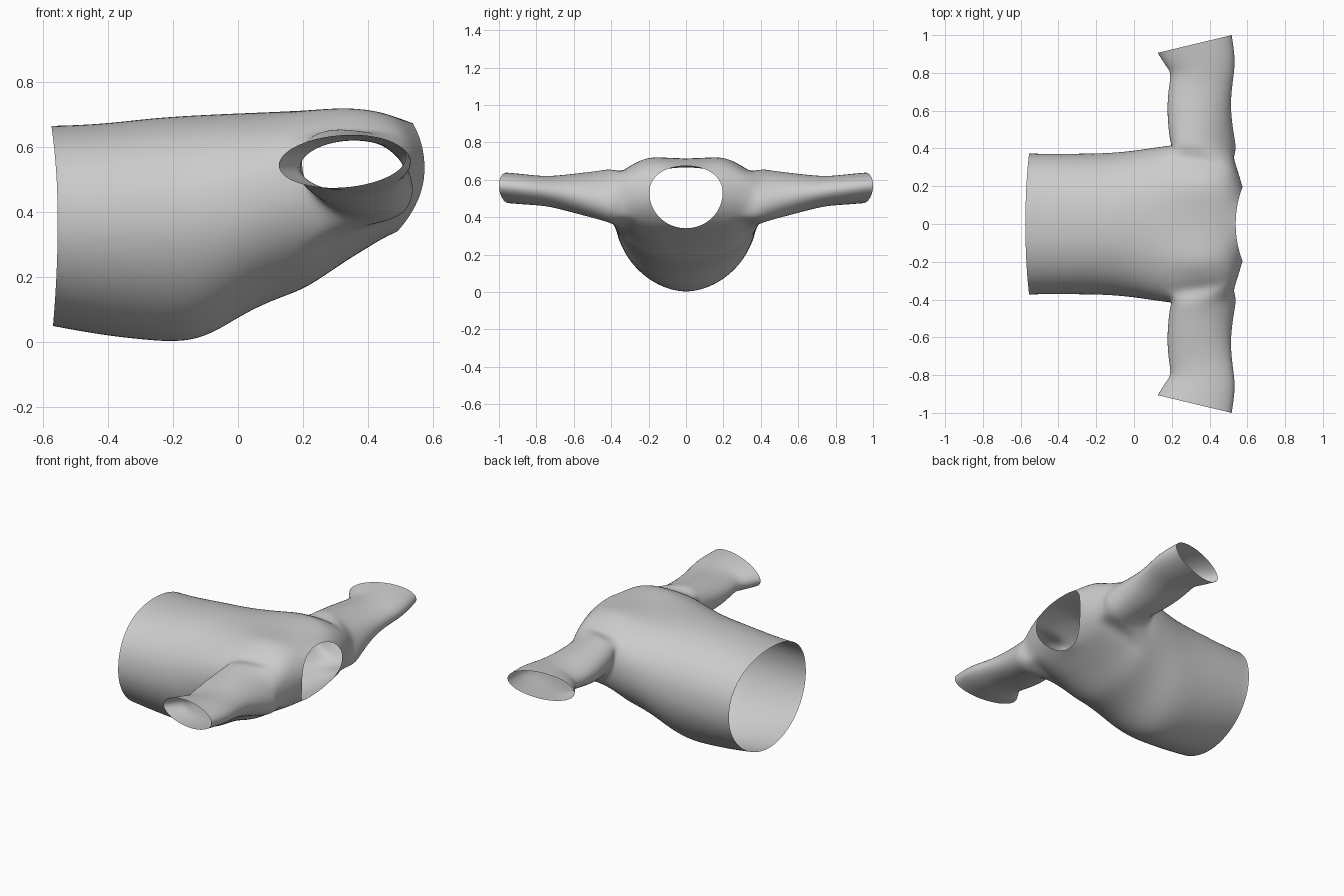
import bpy, bmesh
from math import sin, cos, pi, exp

if "Cube" in bpy.data.objects:
    bpy.data.objects.remove(bpy.data.objects["Cube"])

N = 32          # points around the body
SPAN = 3        # half height of an armhole, in points
FIRST, LAST = 8, 12   # body rings that bound the armholes

# Body rings: x at side, bottom, top; half width; z bottom, top, widest; roundness below, above
BODY = [
    (-.555, -.57, -.575, .377, .048, .668, .37, 1.95, 2.2),
    (-.545, -.55, -.555, .374, .044, .668, .37, 1.95, 2.2),
    (-.42, -.42, -.42, .374, .020, .673, .37, 1.9, 2.2),
    (-.28, -.28, -.28, .374, .004, .690, .37, 1.85, 2.2),
    (-.17, -.17, -.17, .376, -.003, .698, .38, 1.85, 2.2),
    (-.07, -.08, -.07, .382, .022, .703, .40, 1.9, 2.2),
    (.03, .02, .03, .394, .088, .707, .43, 1.95, 2.3),
    (.12, .12, .12, .408, .133, .710, .46, 2.0, 2.4),
    (.20, .20, .20, .418, .160, .713, .48, 2.1, 2.6),
    (.28, .27, .28, .40, .206, .713, .50, 2.2, 2.8),
    (.36, .33, .35, .39, .248, .712, .50, 2.3, 2.9),
    (.45, .39, .42, .38, .285, .708, .51, 2.3, 2.8),
    (.525, .44, .475, .355, .316, .697, .51, 2.2, 2.6),
    (.553, .468, .51, .275, .330, .685, .52, 2.1, 2.3),
    (.575, .49, .538, .197, .340, .675, .53, 2.0, 2.1),
]
# Sleeve rings: y, y slope along x, x min, x max, z bottom, z top, shear
SLEEVE = [
    (.405, -.08, .205, .535, .365, .662, -.06),
    (.46, -.04, .19, .528, .385, .650, -.05),
    (.60, 0, .172, .512, .422, .634, -.02),
    (.72, 0, .180, .520, .455, .620, 0),
    (.805, .03, .197, .534, .464, .624, .01),
    (.865, .15, .165, .536, .467, .632, .02),
    (.953, .24, .125, .518, .474, .640, .03),
]


def power(v, p):
    return (1 if v >= 0 else -1) * abs(v) ** p


def body_point(ring, k):
    xs, xb, xt, hw, zb, zt, zc, nb, nt = ring
    c, s = cos(2 * pi * k / N), sin(2 * pi * k / N)
    n = nt if s >= 0 else nb
    y = hw * power(c, 2 / n)
    z = zc + (zt - zc if s >= 0 else zc - zb) * power(s, 2 / n)
    x = xs + ((xt if s >= 0 else xb) - xs) * s * s
    # shoulder ridges either side of the spine
    if s > 0:
        z += .022 * exp(-((x - .34) / .16) ** 2 - ((abs(y) - .19) / .08) ** 2)
    return x, y, z


bm = bmesh.new()

# Body tube with two armholes left open
rings = [[bm.verts.new(body_point(r, k)) for k in range(N)] for r in BODY]
for i in range(len(rings) - 1):
    for k in range(N):
        quarter = (k + SPAN) % (N // 2)
        if FIRST <= i < LAST and quarter < 2 * SPAN:
            continue
        j = (k + 1) % N
        bm.faces.new((rings[i][k], rings[i][j], rings[i + 1][j], rings[i + 1][k]))

# Sleeves grown from the armhole edges
path = [(FIRST, k) for k in range(0, SPAN + 1)]
path += [(i, SPAN) for i in range(FIRST + 1, LAST)]
path += [(LAST, k) for k in range(SPAN, -SPAN - 1, -1)]
path += [(i, -SPAN) for i in range(LAST - 1, FIRST, -1)]
path += [(FIRST, k) for k in range(-SPAN, 0)]
M = len(path)
for side in (1, -1):
    prev = [rings[i][(k if side > 0 else N // 2 - k) % N] for i, k in path]
    for y0, slope, x0, x1, z0, z1, shear in SLEEVE:
        cx, rx, cz, rz = (x0 + x1) / 2, (x1 - x0) / 2, (z0 + z1) / 2, (z1 - z0) / 2
        cur = []
        for m in range(M):
            a = 2 * pi * m / M
            x = cx - rx * cos(a) + shear * sin(a)
            cur.append(bm.verts.new((x, side * (y0 + slope * (x - cx)), cz + rz * sin(a))))
        for m in range(M):
            n = (m + 1) % M
            bm.faces.new((prev[m], prev[n], cur[n], cur[m]))
        prev = cur

bmesh.ops.recalc_face_normals(bm, faces=bm.faces)
for f in bm.faces:
    f.smooth = True
mesh = bpy.data.meshes.new("shirt")
bm.to_mesh(mesh)
bm.free()
shirt = bpy.data.objects.new("shirt", mesh)
bpy.context.collection.objects.link(shirt)

# Smooth cloth surface
sub = shirt.modifiers.new("smooth", 'SUBSURF')
sub.levels = sub.render_levels = 2
